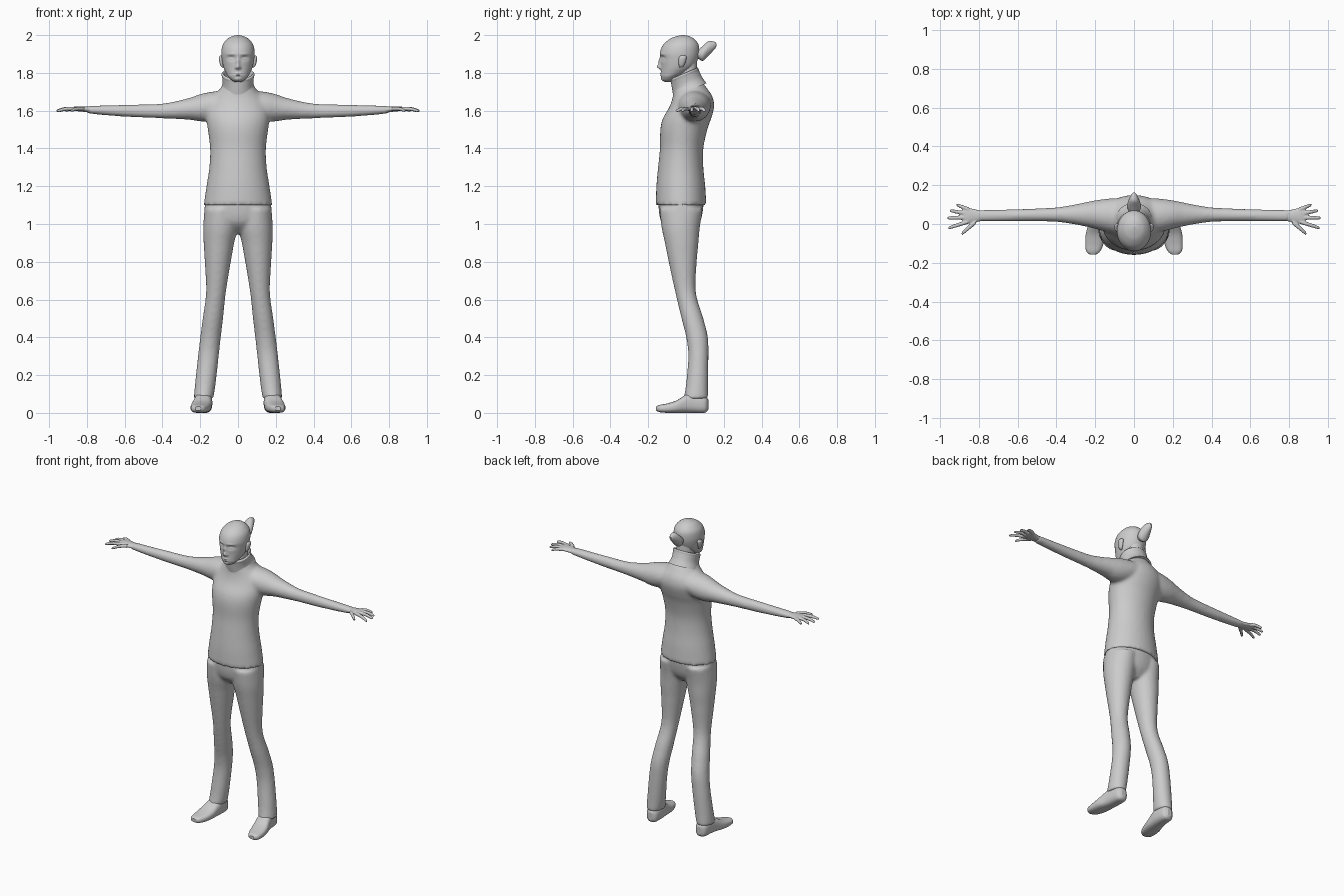
import bpy, bmesh, math

AXES = {'x': (0, 1, 2), 'y': (1, 0, 2), 'z': (2, 0, 1)}


def spline(rows, k):
    # Catmull-Rom resampling of section rows
    out = []
    last = len(rows) - 1
    for i in range(last):
        p0, p1, p2, p3 = rows[max(i - 1, 0)], rows[i], rows[i + 1], rows[min(i + 2, last)]
        for s in range(k):
            t = s / k
            out.append([0.5 * (2 * b + (c - a) * t + (2 * a - 5 * b + 4 * c - d) * t * t
                               + (3 * b - a - 3 * c + d) * t ** 3)
                        for a, b, c, d in zip(p0, p1, p2, p3)])
    return out + [list(rows[-1])]


def loft(bm, axis, rows, sx=1, n=32, k=5, power=1.0):
    # Elliptical sections: (position, a_min, a_max, b_min, b_max)
    ti, ai, bi = AXES[axis]
    rings = []
    for t, a0, a1, b0, b1 in spline(rows, k):
        ring = []
        for j in range(n):
            th = 2 * math.pi * j / n
            c, s = math.cos(th), math.sin(th)
            c = math.copysign(abs(c) ** power, c)
            s = math.copysign(abs(s) ** power, s)
            co = [0, 0, 0]
            co[ti] = t
            co[ai] = (a0 + a1) / 2 + (a1 - a0) / 2 * c
            co[bi] = (b0 + b1) / 2 + (b1 - b0) / 2 * s
            co[0] *= sx
            ring.append(bm.verts.new(co))
        rings.append(ring)
    for r, q in zip(rings, rings[1:]):
        for j in range(n):
            bm.faces.new((r[j], r[(j + 1) % n], q[(j + 1) % n], q[j]))
    bm.faces.new(rings[0])
    bm.faces.new(rings[-1])


def make(name, parts, voxel=0, smooth=0, deform=None, **kw):
    # parts: (axis, rows, mirrored); voxel blends overlapping lofts
    bm = bmesh.new()
    for axis, rows, mirrored in parts:
        for sx in ((1, -1) if mirrored else (1,)):
            loft(bm, axis, rows, sx, **kw)
    if deform:
        for v in bm.verts:
            deform(v.co)
    bmesh.ops.recalc_face_normals(bm, faces=bm.faces)
    for f in bm.faces:
        f.smooth = len(f.verts) == 4
    me = bpy.data.meshes.new(name)
    bm.to_mesh(me)
    bm.free()
    ob = bpy.data.objects.new(name, me)
    bpy.context.collection.objects.link(ob)
    if voxel:
        m = ob.modifiers.new("blend", 'REMESH')
        m.mode = 'VOXEL'
        m.voxel_size = voxel
        m.use_smooth_shade = True
        m = ob.modifiers.new("relax", 'SMOOTH')
        m.factor = 0.5
        m.iterations = smooth
    return ob


# Sweater: torso and sleeves blended together
torso = [(1.10, -.182, .182, -.160, .108), (1.20, -.167, .167, -.157, .102),
         (1.30, -.152, .152, -.148, .092), (1.40, -.148, .148, -.138, .092),
         (1.50, -.160, .160, -.136, .113), (1.56, -.168, .168, -.122, .134),
         (1.62, -.168, .168, -.088, .149), (1.67, -.140, .140, -.071, .142),
         (1.71, -.100, .100, -.067, .118), (1.75, -.075, .075, -.062, .088)]
sleeve = [(.06, -.05, .135, 1.57, 1.705), (.14, -.04, .13, 1.545, 1.70),
          (.20, -.025, .122, 1.543, 1.687), (.25, -.013, .112, 1.551, 1.670),
          (.33, .002, .096, 1.556, 1.650), (.42, .012, .084, 1.560, 1.636),
          (.60, .013, .077, 1.568, 1.631), (.75, .013, .073, 1.580, 1.627),
          (.80, .013, .072, 1.587, 1.625)]
make("sweater", [('z', torso, False), ('x', sleeve, True)], .010, 6)

# Turned-out collar, sheared so the back stands higher


def tilt(co):
    co.z += .42 * co.y


collar = [(1.70, -.095, .095, -.066, .108), (1.74, -.082, .082, -.073, .086),
          (1.78, -.084, .084, -.079, .070), (1.795, -.087, .087, -.082, .066),
          (1.802, -.080, .080, -.075, .060), (1.79, -.072, .072, -.066, .055),
          (1.74, -.060, .060, -.055, .052)]
make("collar", [('z', collar, False)], deform=tilt, n=48)

# Trousers: pelvis and two legs blended together
pelvis = [(1.14, -.170, .170, -.146, .096), (1.06, -.178, .178, -.143, .088),
          (1.00, -.155, .155, -.125, .070), (.95, -.05, .05, -.07, .03)]
leg = [(1.08, 0, .178, -.140, .090), (.98, .002, .184, -.129, .073),
       (.90, .020, .182, -.112, .066), (.80, .038, .176, -.092, .057),
       (.64, .064, .169, -.057, .052), (.50, .079, .187, -.024, .092),
       (.40, .091, .200, .001, .116), (.30, .102, .212, .012, .119),
       (.15, .119, .228, .000, .117), (.075, .131, .234, -.014, .117)]
make("trousers", [('z', pelvis, False), ('z', leg, True)], .010, 5)

# Shoes
shoe = [(.118, .165, .192, .018, .070), (.10, .142, .216, .001, .090),
        (.04, .136, .226, 0, .105), (0, .138, .234, 0, .097),
        (-.05, .144, .248, 0, .066), (-.10, .156, .251, 0, .050),
        (-.14, .174, .246, .004, .042), (-.158, .196, .226, .012, .034)]
make("shoes", [('y', shoe, True)], power=.75)

# Hands: palm, four fingers and thumb
palm = [(.77, .018, .068, 1.589, 1.621), (.81, .010, .074, 1.593, 1.622),
        (.85, .002, .083, 1.597, 1.623), (.875, .004, .082, 1.600, 1.620),
        (.885, .015, .072, 1.604, 1.616)]
fingers = [(.850, .074, .914, .099), (.865, .054, .948, .069), (.865, .033, .963, .031),
           (.855, .012, .957, -.021), (.815, .012, .888, -.050)]
hand = [('x', palm, True)]
for x0, y0, x1, y1 in fingers:
    rows = []
    for t, r, z in ((0, .011, 1.610), (.5, .010, 1.610), (.9, .008, 1.601), (1, .005, 1.598)):
        x, y = x0 + (x1 - x0) * t, y0 + (y1 - y0) * t
        w = r * math.hypot(1, (y1 - y0) / (x1 - x0))
        rows.append((x, y - w, y + w, z - r, z + r))
    hand.append(('x', rows, True))
make("hands", hand, .004, 3, n=16)

# Head with sculpted face: (amount, x, z, x spread, z spread)
bumps = [(.020, 0, 1.832, .011, .012), (.011, 0, 1.858, .009, .022),
         (.005, 0, 1.798, .020, .004), (.006, 0, 1.787, .017, .004),
         (.006, 0, 1.765, .020, .010)]
for s in (-1, 1):
    bumps += [(-.013, s * .035, 1.878, .019, .012), (.008, s * .035, 1.875, .013, .006),
              (.004, s * .036, 1.899, .024, .006), (.006, s * .011, 1.826, .006, .006)]


def face(co):
    if co.y < -.05:
        co.y -= sum(a * math.exp(-((co.x - x) / sx) ** 2 - ((co.z - z) / sz) ** 2)
                    for a, x, z, sx, sz in bumps)


skull = [(1.753, -.018, .018, -.112, -.075), (1.762, -.034, .034, -.123, -.062),
         (1.78, -.052, .052, -.131, -.035), (1.80, -.064, .064, -.132, .005),
         (1.83, -.077, .077, -.132, .042), (1.87, -.085, .085, -.135, .062),
         (1.91, -.088, .088, -.137, .070), (1.95, -.080, .080, -.120, .066),
         (1.98, -.056, .056, -.085, .043), (1.994, -.030, .030, -.050, .018),
         (2.00, -.006, .006, -.022, -.010)]
make("head", [('z', skull, False)], deform=face, n=96, k=9)

# Neck
neck = [(1.70, -.056, .056, -.052, .070), (1.78, -.054, .054, -.048, .062),
        (1.87, -.054, .054, -.045, .058)]
make("neck", [('z', neck, False)])

# Ears
ear = [(1.828, .074, .082, -.032, -.020), (1.840, .074, .093, -.038, -.010),
       (1.865, .076, .100, -.040, .000), (1.884, .076, .101, -.036, .003),
       (1.893, .080, .094, -.026, -.006)]
make("ears", [('z', ear, True)], n=20)

# Hair bun
bun = [(.048, -.020, .020, 1.880, 1.915), (.07, -.030, .030, 1.872, 1.927),
       (.09, -.037, .037, 1.864, 1.944), (.12, -.029, .029, 1.892, 1.968),
       (.15, -.015, .015, 1.924, 1.965), (.161, -.005, .005, 1.940, 1.955)]
make("hair_bun", [('y', bun, False)])
